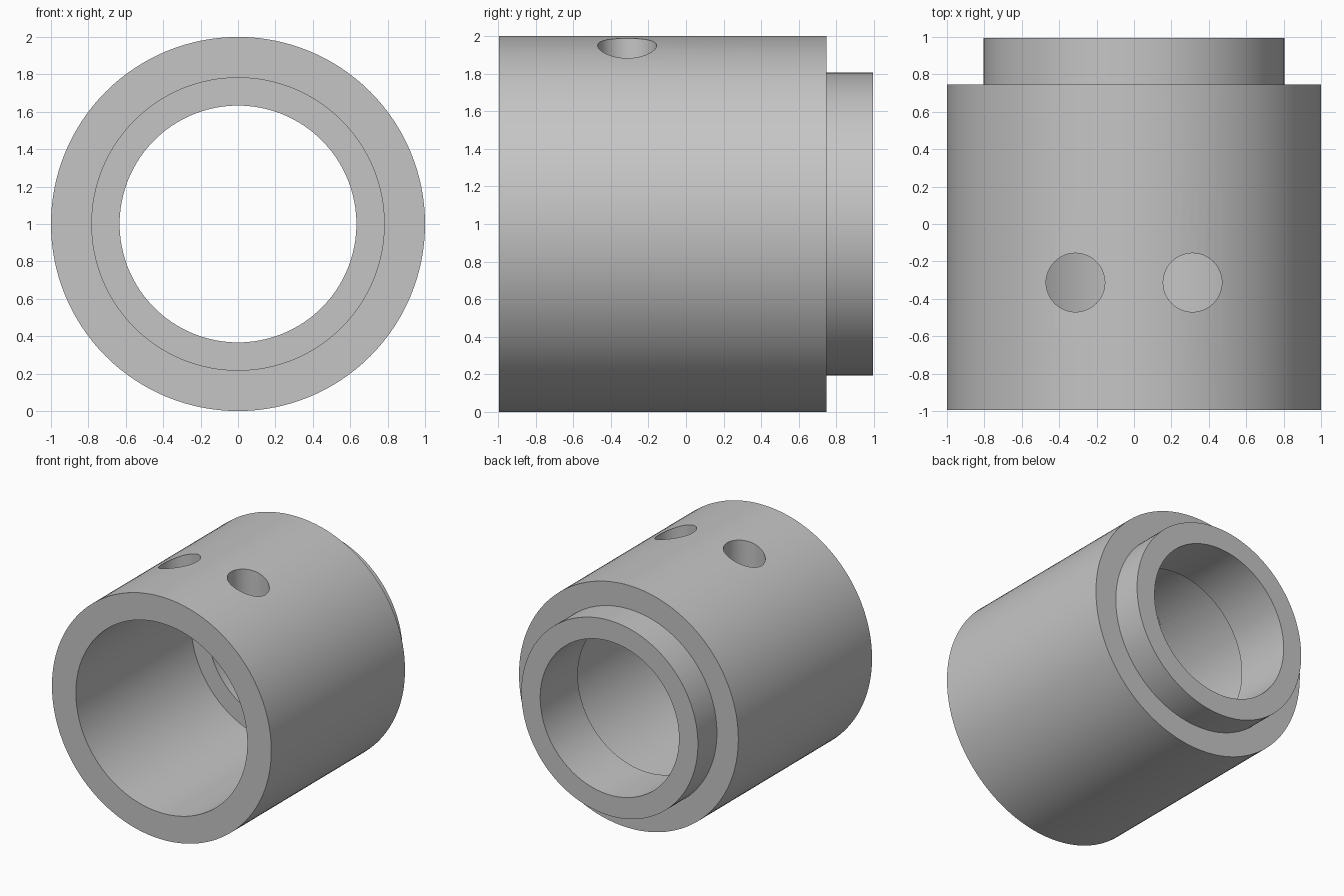
import bpy
import bmesh
import math
from mathutils import Vector

if "Cube" in bpy.data.objects:
    bpy.data.objects.remove(bpy.data.objects["Cube"], do_unlink=True)

SEGMENTS = 128
AXIS_Z = 1.0

# Single plain grey finish
grey = bpy.data.materials.new("plain_grey")
grey.use_nodes = True
colour = (0.56, 0.56, 0.56, 1)
grey.diffuse_color = colour
grey.node_tree.nodes["Principled BSDF"].inputs["Base Color"].default_value = colour


def lathe(name, profile):
    """Revolve a closed (radius, y) profile about the horizontal axis."""
    bm = bmesh.new()
    verts = [bm.verts.new((r, y, AXIS_Z)) for r, y in profile]
    edges = [bm.edges.new((v, verts[i - 1])) for i, v in enumerate(verts)]
    bmesh.ops.spin(bm, geom=verts + edges, cent=Vector((0, 0, AXIS_Z)),
                   axis=Vector((0, 1, 0)), angle=math.tau, steps=SEGMENTS)
    bmesh.ops.remove_doubles(bm, verts=bm.verts[:], dist=0.0001)
    bmesh.ops.recalc_face_normals(bm, faces=bm.faces[:])
    mesh = bpy.data.meshes.new(name)
    bm.to_mesh(mesh)
    bm.free()
    mesh.materials.append(grey)
    obj = bpy.data.objects.new(name, mesh)
    bpy.context.collection.objects.link(obj)
    return obj


def drill(target, x, y, radius):
    """Cut a vertical hole through the upper wall only."""
    bpy.ops.mesh.primitive_cylinder_add(vertices=64, radius=radius, depth=1.1,
                                        location=(x, y, AXIS_Z + 0.65))
    cutter = bpy.context.object
    cutter.name = "hole_cutter"
    cutter.hide_render = True
    cutter.data.materials.append(grey)
    mod = target.modifiers.new("hole", "BOOLEAN")
    mod.operation = "DIFFERENCE"
    mod.solver = "EXACT"
    mod.object = cutter
    bpy.ops.object.select_all(action="DESELECT")
    target.select_set(True)
    bpy.context.view_layer.objects.active = target
    bpy.ops.object.modifier_apply(modifier=mod.name)
    bpy.data.objects.remove(cutter, do_unlink=True)


# Sleeve with a stepped bore and a reduced collar at the back
FRONT, SHOULDER, BACK, BORE_STEP = -0.995, 0.747, 0.995, 0.505
sleeve = lathe("sleeve", [
    (1.0, FRONT), (1.0, SHOULDER), (0.805, SHOULDER), (0.805, BACK),
    (0.633, BACK), (0.633, BORE_STEP), (0.782, BORE_STEP), (0.782, FRONT),
])

# Pair of holes in the top of the wall
for side in (-1, 1):
    drill(sleeve, side * 0.313, -0.313, 0.157)

bpy.ops.object.shade_smooth_by_angle(angle=math.radians(30))
